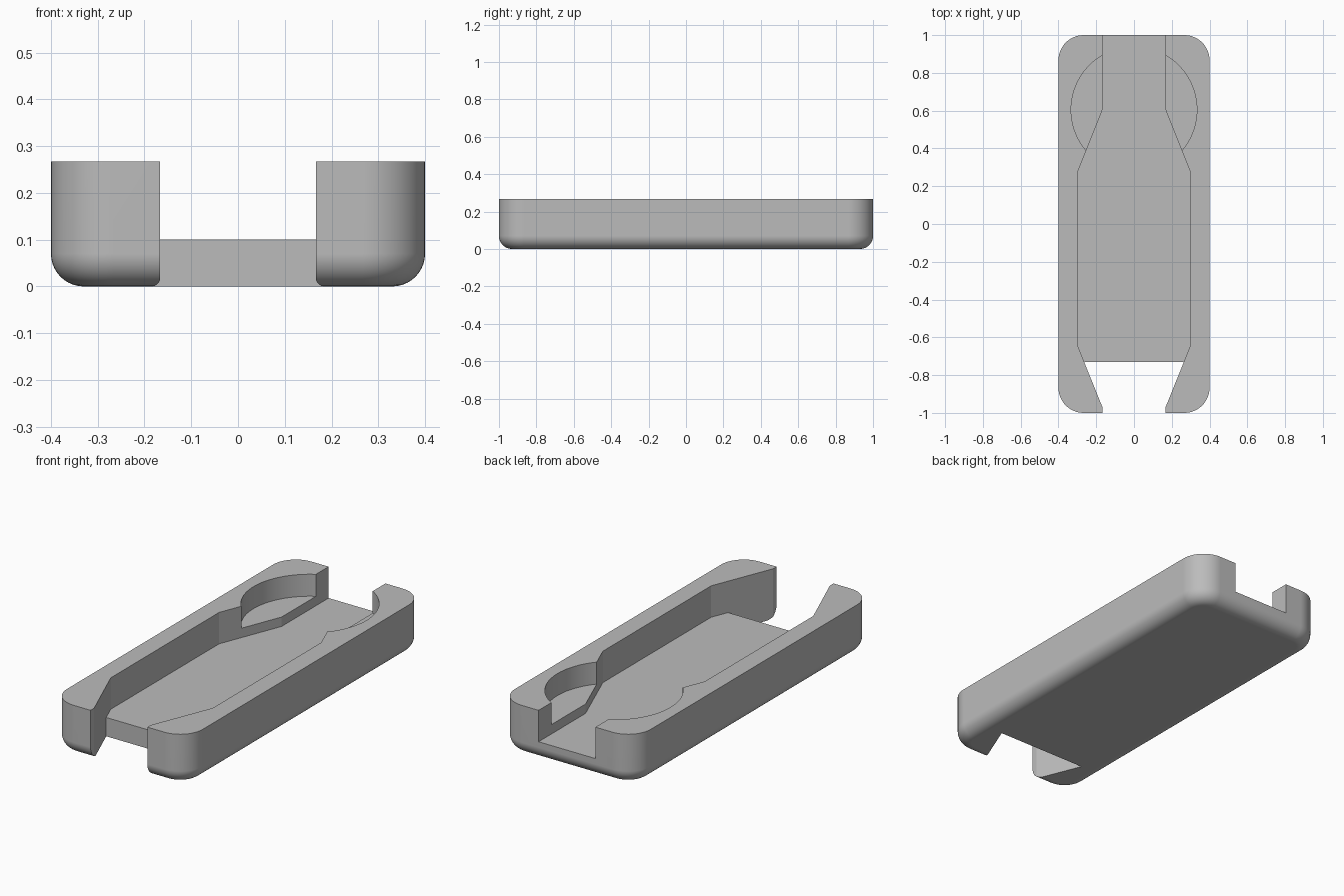
import bpy, bmesh, math

if "Cube" in bpy.data.objects:
    bpy.data.objects.remove(bpy.data.objects["Cube"], do_unlink=True)

HALF_X, HALF_Y, HEIGHT = 0.4, 1.0, 0.267
CORNER, FILLET = 0.133, 0.07
FLOOR, LEDGE, TOP = 0.1, 0.15, 0.5

grey = bpy.data.materials.new("plain grey")
grey.use_nodes = True
colour = (0.5, 0.5, 0.5, 1)
grey.diffuse_color = colour
grey.node_tree.nodes["Principled BSDF"].inputs["Base Color"].default_value = colour


def make_object(name, bm):
    bmesh.ops.recalc_face_normals(bm, faces=bm.faces)
    mesh = bpy.data.meshes.new(name)
    bm.to_mesh(mesh)
    bm.free()
    mesh.materials.append(grey)
    obj = bpy.data.objects.new(name, mesh)
    bpy.context.collection.objects.link(obj)
    return obj


def ring(bm, points, z):
    return [bm.verts.new((x, y, z)) for x, y in points]


def bridge(bm, low, high, closed_edges=None):
    n = len(low)
    for i in range(n):
        j = (i + 1) % n
        bm.faces.new((low[i], low[j], high[j], high[i]))


def rounded_rectangle(inset, steps=12):
    radius = CORNER - inset
    points = []
    for k, (sx, sy) in enumerate([(1, 1), (-1, 1), (-1, -1), (1, -1)]):
        for i in range(steps + 1):
            a = math.pi / 2 * (k + i / steps)
            points.append((sx * (HALF_X - CORNER) + radius * math.cos(a),
                           sy * (HALF_Y - CORNER) + radius * math.sin(a)))
    return points


# Tray body: rounded corners with a filleted underside
bm = bmesh.new()
rings = []
fillet_steps = 10
for i in range(fillet_steps + 1):
    a = math.pi / 2 * i / fillet_steps
    rings.append(ring(bm, rounded_rectangle(FILLET * (1 - math.sin(a))),
                      FILLET * (1 - math.cos(a))))
rings.append(ring(bm, rounded_rectangle(0), HEIGHT))
for low, high in zip(rings, rings[1:]):
    bridge(bm, low, high)
bm.faces.new(rings[0])
bm.faces.new(rings[-1])
tray = make_object("tray_body", bm)

# Stepped cutter: long channel with a floor, open right through at the front
half = [(0.167, -1.1), (0.167, -0.97), (0.264, -0.73), (0.3, -0.64),
        (0.3, 0.27), (0.167, 0.605), (0.167, 1.1)]
outline = half + [(-x, y) for x, y in reversed(half)]
bm = bmesh.new()
middle = ring(bm, outline, FLOOR)
upper = ring(bm, outline, TOP)
bridge(bm, middle, upper)
bm.faces.new(upper)
bm.faces.new(middle[2:-2])
front = outline[:3] + outline[-3:]
lower = ring(bm, front, -0.1)
bridge(bm, lower, middle[:3] + middle[-3:])
bm.faces.new(lower)
channel_cutter = make_object("channel_cutter", bm)

# Round recess cutter near the back
bm = bmesh.new()
segments = 96
circle = [(0.333 * math.cos(math.tau * i / segments),
           0.605 + 0.333 * math.sin(math.tau * i / segments))
          for i in range(segments)]
low, high = ring(bm, circle, LEDGE), ring(bm, circle, TOP)
bridge(bm, low, high)
bm.faces.new(low)
bm.faces.new(high)
recess_cutter = make_object("recess_cutter", bm)

# Cut the recess and channel, then remove the cutters
bpy.ops.object.select_all(action='DESELECT')
bpy.context.view_layer.objects.active = tray
tray.select_set(True)
for cutter in (recess_cutter, channel_cutter):
    cutter.hide_render = True
    mod = tray.modifiers.new("cut", 'BOOLEAN')
    mod.operation = 'DIFFERENCE'
    mod.solver = 'EXACT'
    mod.object = cutter
    bpy.ops.object.modifier_apply(modifier=mod.name)
    bpy.data.objects.remove(cutter, do_unlink=True)

# Smooth rounded surfaces, keep crisp edges
bpy.ops.object.shade_smooth_by_angle(angle=math.radians(15))
weighted = tray.modifiers.new("even_shading", 'WEIGHTED_NORMAL')
weighted.keep_sharp = True
